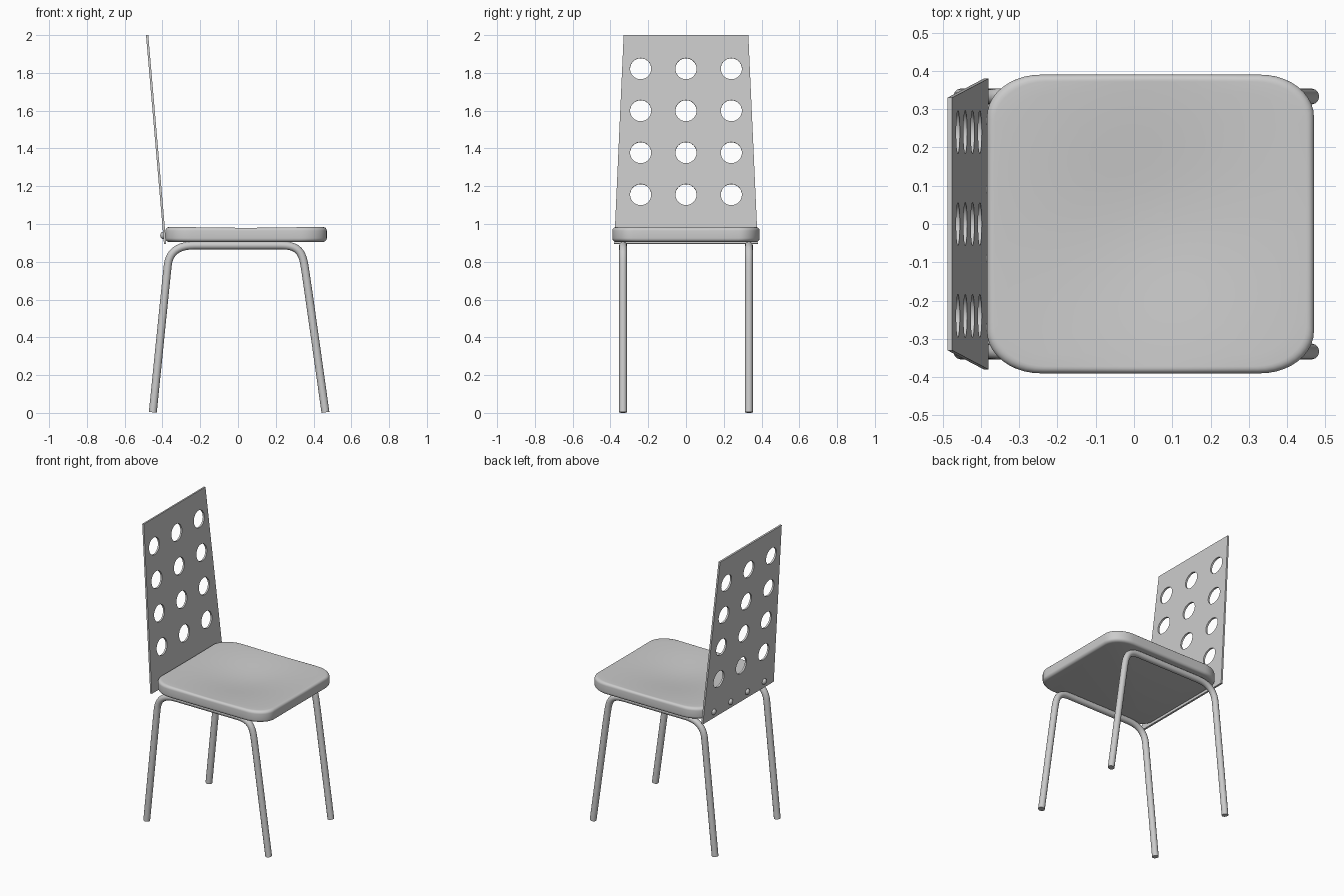
import bpy, bmesh
from math import sin, cos, pi, exp, atan2, hypot
from mathutils import Matrix, Vector

cube = bpy.data.objects.get("Cube")
if cube:
    bpy.data.objects.remove(cube, do_unlink=True)

# One light grey for the whole chair
GREY = (0.6, 0.6, 0.6, 1)
grey = bpy.data.materials.new("light_grey")
grey.use_nodes = True
grey.diffuse_color = GREY
grey.node_tree.nodes["Principled BSDF"].inputs["Base Color"].default_value = GREY


def add(name, data):
    ob = bpy.data.objects.new(name, data)
    bpy.context.collection.objects.link(ob)
    data.materials.append(grey)
    return ob


def select(ob):
    bpy.ops.object.select_all(action='DESELECT')
    ob.select_set(True)
    bpy.context.view_layer.objects.active = ob


def finish(ob):
    """Turn curves into meshes and smooth the rounded surfaces."""
    select(ob)
    if ob.type == 'CURVE':
        bpy.ops.object.convert(target='MESH')
    bpy.ops.object.shade_smooth_by_angle(angle=0.6)


# Seat cushion: rings of a rounded rectangle, with a shallow hollow on top
CX, HX, HY = 0.043, 0.427, 0.39
LOW, HIGH, EDGE = 0.905, 0.985, 0.02


def outline(steps=10):
    rx, ry = 0.14, 0.11
    pts = []
    for k, (sx, sy) in enumerate([(1, 1), (-1, 1), (-1, -1), (1, -1)]):
        for i in range(steps + 1):
            a = (k + i / steps) * pi / 2
            pts.append((sx * (HX - rx) + rx * cos(a), sy * (HY - ry) + ry * sin(a)))
    # split the straight sides so the hollow reaches the rim smoothly
    full = []
    for p, q in zip(pts, pts[1:] + pts[:1]):
        n = 10 if hypot(q[0] - p[0], q[1] - p[1]) > 0.2 else 1
        full += [(p[0] + (q[0] - p[0]) * j / n, p[1] + (q[1] - p[1]) * j / n) for j in range(n)]
    return full


def hollow(x, y):
    return 0.03 * exp(-(x * x + y * y) / 0.08)


rings = [(1 - EDGE / HX * (1 - sin(i * pi / 10)), LOW + EDGE * (1 - cos(i * pi / 10)), 0)
         for i in range(6)]
rings += [(1 - EDGE / HX * (1 - cos(i * pi / 10)), HIGH - EDGE * (1 - sin(i * pi / 10)), i / 5)
          for i in range(6)]
rings += [(0.95 * (1 - i / 12), HIGH, 1) for i in range(1, 12)]

bm = bmesh.new()
loops = []
for scale, z, sag in rings:
    loops.append([bm.verts.new((CX + x * scale, y * scale, z - sag * hollow(x * scale, y * scale)))
                  for x, y in outline()])
count = len(loops[0])
for a, b in zip(loops, loops[1:]):
    for i in range(count):
        j = (i + 1) % count
        bm.faces.new((a[i], a[j], b[j], b[i]))
bm.faces.new(loops[0][::-1])
centre = bm.verts.new((CX, 0, HIGH - hollow(0, 0)))
for i in range(count):
    bm.faces.new((loops[-1][i], loops[-1][(i + 1) % count], centre))
mesh = bpy.data.meshes.new("seat")
bm.to_mesh(mesh)
bm.free()
finish(add("seat", mesh))

# Bent tube legs: one upside-down U under each side of the seat
LEG_PATH = [  # x, z, then the handle direction and length
    (-0.451, 0.003, 0.0, 0.0),
    (-0.372, 0.78, 0.008, 0.07),
    (-0.23, 0.887, 0.09, 0.0),
    (0.23, 0.887, 0.09, 0.0),
    (0.352, 0.78, 0.012, -0.07),
    (0.463, 0.003, 0.0, 0.0),
]
for side, y in (("left_side", 0.333), ("right_side", -0.333)):
    cu = bpy.data.curves.new(side + "_legs", 'CURVE')
    cu.dimensions = '3D'
    cu.bevel_depth = 0.021
    cu.bevel_resolution = 4
    cu.resolution_u = 10
    cu.use_fill_caps = True
    sp = cu.splines.new('BEZIER')
    sp.bezier_points.add(len(LEG_PATH) - 1)
    for bp, (x, z, dx, dz) in zip(sp.bezier_points, LEG_PATH):
        bp.co = (x, y, z)
        bp.handle_left_type = bp.handle_right_type = 'FREE' if dx else 'VECTOR'
        if dx:
            bp.handle_left = (x - dx, y, z - dz)
            bp.handle_right = (x + dx, y, z + dz)
    finish(add(side + "_legs", cu))

# Back panel: a tapered sheet with a grid of round holes, leaning backwards
foot, head = Vector((-0.386, 0, 0.895)), Vector((-0.481, 0, 2.0))
up = (head - foot).normalized()
across = Vector((0, 1, 0))
normal = across.cross(up)
frame = Matrix((across, up, normal)).transposed().to_4x4()
frame.translation = foot
length = (head - foot).length

cu = bpy.data.curves.new("back_panel", 'CURVE')
cu.dimensions = '2D'
cu.fill_mode = 'BOTH'
cu.extrude = 0.006


def closed(points):
    sp = cu.splines.new('POLY')
    sp.points.add(len(points) - 1)
    for p, (x, y) in zip(sp.points, points):
        p.co = (x, y, 0, 1)
    sp.use_cyclic_u = True


closed([(-0.38, 0), (0.38, 0), (0.33, length), (-0.33, length)])
for row in range(4):
    for col in (-1, 0, 1):
        v = 0.261 + row * 0.223
        closed([(col * 0.24 + 0.056 * cos(k * pi / 16), v + 0.056 * sin(k * pi / 16))
                for k in range(32)])
panel = add("back_panel", cu)
panel.matrix_world = frame
finish(panel)

# Domed bolts through the foot of the back panel
for n, y in enumerate((-0.27, -0.09, 0.09, 0.27)):
    bm = bmesh.new()
    bmesh.ops.create_uvsphere(bm, u_segments=16, v_segments=8, radius=0.02)
    bmesh.ops.scale(bm, vec=(1, 1, 0.8), verts=bm.verts)
    mesh = bpy.data.meshes.new("bolt")
    bm.to_mesh(mesh)
    bm.free()
    bolt = add("bolt_%d" % (n + 1), mesh)
    bolt.matrix_world = frame @ Matrix.Translation((y, 0.045, -0.006))
    finish(bolt)
